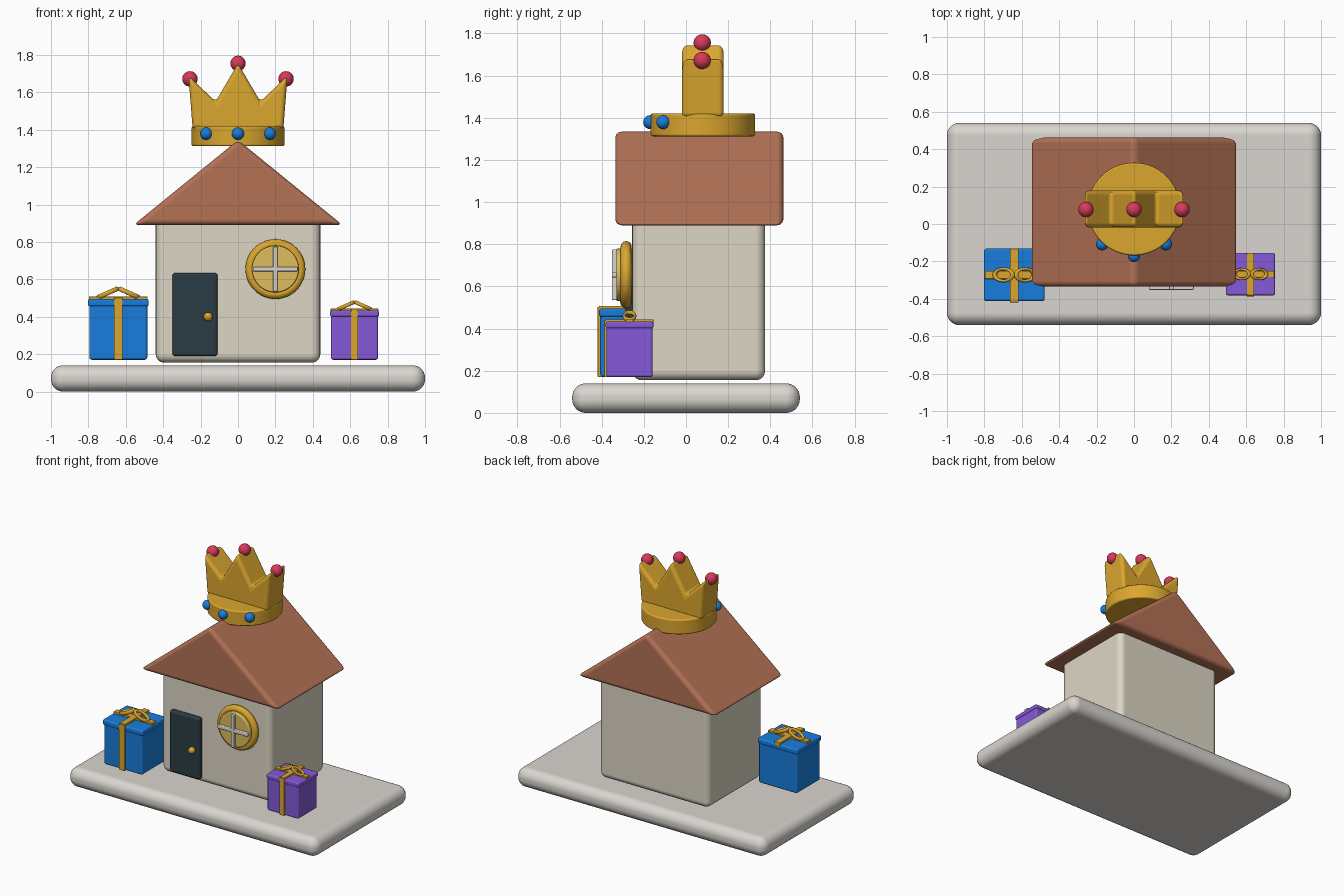
import bpy, bmesh, math
from mathutils import Matrix

if "Cube" in bpy.data.objects:
    bpy.data.objects.remove(bpy.data.objects["Cube"])


def material(name, r, g, b):
    m = bpy.data.materials.new(name)
    m.diffuse_color = [(c / 255) ** 2.2 for c in (r, g, b)] + [1]
    m.use_nodes = True
    m.node_tree.nodes["Principled BSDF"].inputs["Base Color"].default_value = m.diffuse_color
    return m


GOLD = material("gold", 218, 165, 50)
CREAM = material("cream", 220, 213, 195)
STONE = material("stone", 217, 213, 207)
ROOF = material("terracotta", 178, 113, 86)
BLUE = material("blue", 30, 125, 220)
PURPLE = material("purple", 130, 90, 215)
RED = material("red", 215, 60, 90)
DARK = material("dark_green", 46, 63, 69)
GLASS = material("glass", 222, 188, 95)


def finish(name, bm, mat, bevel=0, segments=5):
    bmesh.ops.recalc_face_normals(bm, faces=bm.faces)
    me = bpy.data.meshes.new(name)
    bm.to_mesh(me)
    bm.free()
    me.materials.append(mat)
    ob = bpy.data.objects.new(name, me)
    bpy.context.collection.objects.link(ob)
    for p in me.polygons:
        p.use_smooth = True
    if bevel:
        mod = ob.modifiers.new("round", "BEVEL")
        mod.width = bevel
        mod.segments = segments
        mod.limit_method = "ANGLE"
        mod.angle_limit = math.radians(30)
        mod.harden_normals = True
    return ob


def box(name, x, y, z, mat, bevel=0.01, segments=5):
    """Box from (min, max) pairs on each axis."""
    bm = bmesh.new()
    size = [b - a for a, b in (x, y, z)]
    mid = [(a + b) / 2 for a, b in (x, y, z)]
    bmesh.ops.create_cube(bm, size=1, matrix=Matrix.Translation(mid) @ Matrix.Diagonal((*size, 1)))
    return finish(name, bm, mat, bevel, segments)


def ball(name, loc, r, mat):
    bm = bmesh.new()
    bmesh.ops.create_uvsphere(bm, u_segments=32, v_segments=16, radius=r, matrix=Matrix.Translation(loc))
    return finish(name, bm, mat)


def cylinder(name, loc, r, depth, mat, bevel, rot=Matrix()):
    bm = bmesh.new()
    bmesh.ops.create_cone(bm, cap_ends=True, segments=64, radius1=r, radius2=r, depth=depth,
                          matrix=Matrix.Translation(loc) @ rot)
    return finish(name, bm, mat, bevel, 3)


def extrude(name, profile, y0, y1, mat, bevel):
    """Extrude an (x, z) profile along y."""
    bm = bmesh.new()
    front, back = [[bm.verts.new((x, y, z)) for x, z in profile] for y in (y0, y1)]
    bm.faces.new(front)
    bm.faces.new(back[::-1])
    for i in range(len(profile)):
        bm.faces.new((front[i - 1], back[i - 1], back[i], front[i]))
    return finish(name, bm, mat, bevel)


def ring(name, R, r, mat, matrix, n=48, m=12):
    """Torus around the local z axis."""
    bm = bmesh.new()
    rows = []
    for i in range(n):
        a = 2 * math.pi * i / n
        rows.append([])
        for j in range(m):
            b = 2 * math.pi * j / m
            d = R + r * math.cos(b)
            rows[-1].append(bm.verts.new((d * math.cos(a), d * math.sin(a), r * math.sin(b))))
    for i in range(n):
        p, q = rows[i - 1], rows[i]
        for j in range(m):
            bm.faces.new((p[j - 1], q[j - 1], q[j], p[j]))
    bm.transform(matrix)
    return finish(name, bm, mat)


# Base, walls and roof
box("base", (-1, 1), (-0.54, 0.54), (0, 0.14), STONE, 0.065, 8)
box("walls", (-0.44, 0.44), (-0.255, 0.375), (0.155, 0.94), CREAM, 0.045)
extrude("roof", [(-0.56, 0.89), (0.56, 0.89), (0, 1.345)], -0.335, 0.462, ROOF, 0.03)

# Door and knob
box("door", (-0.35, -0.11), (-0.288, -0.24), (0.19, 0.635), DARK, 0.015)
ball("door_knob", (-0.16, -0.302, 0.40), 0.024, GOLD)

# Round window
UP = Matrix.Rotation(math.pi / 2, 4, "X")
ring("window_frame", 0.134, 0.026, GOLD, Matrix.Translation((0.2, -0.284, 0.655)) @ UP)
cylinder("window_glass", (0.2, -0.29, 0.655), 0.125, 0.08, GLASS, 0.008, UP)
box("window_bar_vertical", (0.188, 0.212), (-0.352, -0.318), (0.535, 0.775), STONE, 0.006, 3)
box("window_bar_horizontal", (0.08, 0.32), (-0.352, -0.318), (0.643, 0.667), STONE, 0.006, 3)

# Crown
CY = 0.08
cylinder("crown_band", (0, CY, 1.366), 0.248, 0.108, GOLD, 0.01)
extrude("crown_points", [(-0.242, 1.40), (0.242, 1.40), (0.265, 1.69), (0.12, 1.55),
                         (0, 1.755), (-0.12, 1.55), (-0.265, 1.69)],
        CY - 0.099, CY + 0.099, GOLD, 0.025)
for i, (x, z) in enumerate([(-0.257, 1.672), (0, 1.755), (0.257, 1.672)]):
    ball(f"crown_tip_{i}", (x, 0.077, z), 0.041, RED)
for i, (x, y) in enumerate([(-0.17, -0.108), (0, -0.17), (0.17, -0.108)]):
    ball(f"crown_gem_{i}", (x, y, 1.379), 0.033, BLUE)


# Gift boxes with ribbons and bows
def gift(name, cx, cy, s, mat):
    z0 = 0.17

    def part(label, x, y, z, m, bevel):
        box(f"{name}_{label}", [cx + s * v for v in x], [cy + s * v for v in y],
            [z0 + s * v for v in z], m, bevel * s, 3)

    part("box", (-0.155, 0.155), (-0.135, 0.135), (0, 0.30), mat, 0.014)
    part("lid", (-0.162, 0.162), (-0.14, 0.14), (0.285, 0.325), mat, 0.012)
    part("ribbon_front", (-0.023, 0.023), (-0.147, -0.12), (0, 0.333), GOLD, 0.003)
    part("ribbon_top_long", (-0.157, 0.157), (-0.022, 0.022), (0.31, 0.338), GOLD, 0.003)
    part("ribbon_top_cross", (-0.023, 0.023), (-0.14, 0.14), (0.31, 0.338), GOLD, 0.003)
    for side in (-1, 1):
        mtx = (Matrix.Translation((cx + side * 0.057 * s, cy, z0 + 0.357 * s))
               @ Matrix.Rotation(side * math.radians(24), 4, "Y")
               @ Matrix.Diagonal((s, 0.62 * s, s, 1)))
        ring(f"{name}_bow_{'left' if side < 0 else 'right'}", 0.052, 0.013, GOLD, mtx, 32, 10)


gift("blue_gift", -0.64, -0.272, 1, BLUE)
gift("purple_gift", 0.623, -0.268, 0.81, PURPLE)
